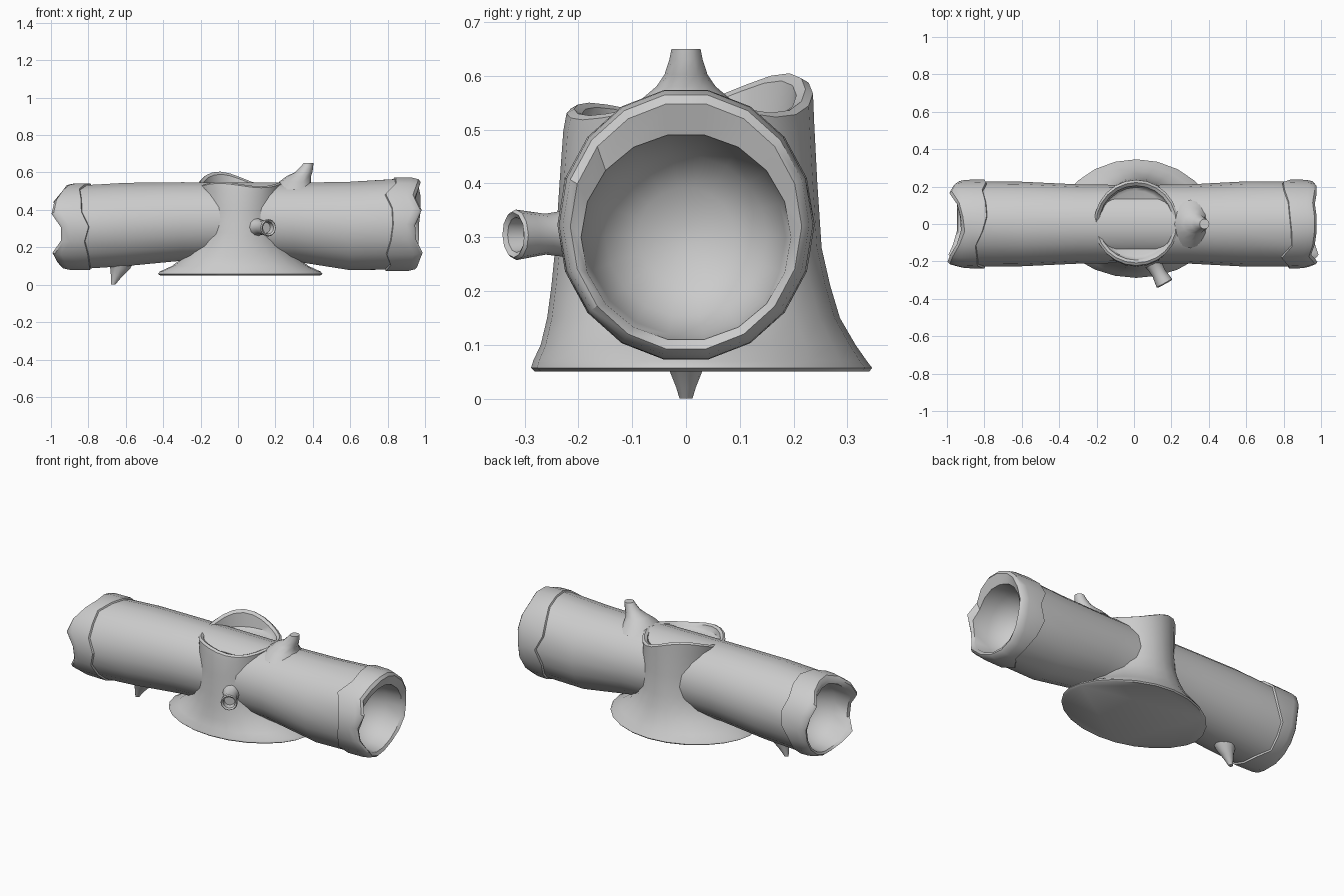
import bpy, bmesh, math, random
from mathutils import Vector

if "Cube" in bpy.data.objects:
    bpy.data.objects.remove(bpy.data.objects["Cube"])

random.seed(4)


def finish(name, bm, angle=40):
    bmesh.ops.recalc_face_normals(bm, faces=bm.faces)
    me = bpy.data.meshes.new(name)
    bm.to_mesh(me)
    bm.free()
    ob = bpy.data.objects.new(name, me)
    bpy.context.collection.objects.link(ob)
    bpy.ops.object.select_all(action='DESELECT')
    ob.select_set(True)
    bpy.context.view_layer.objects.active = ob
    bpy.ops.object.shade_smooth_by_angle(angle=math.radians(angle))
    return ob


def loft(name, rings, angle=40):
    """Skin a list of equal-length point rings and cap both ends."""
    bm = bmesh.new()
    vs = [[bm.verts.new(p) for p in r] for r in rings]
    n = len(rings[0])
    for a, b in zip(vs, vs[1:]):
        for i in range(n):
            j = (i + 1) % n
            bm.faces.new((a[i], a[j], b[j], b[i]))
    bm.faces.new(vs[0])
    bm.faces.new(vs[-1])
    return finish(name, bm, angle)


# Lying log: jagged ends, raised bark cuffs, dished hollow at each end
N = 18
R_END = [.97, .98, .98, .97, .98, .98, .97, .95, .985, .95, .955, .99, .97, .96, .95, .95, .96, .97]
L_END = [.95, .97, .99, .95, .93, .92, .95, .985, 1.0, .95, .95, .995, .97, .95, .95, .95, .95, .95]


def log_ring(xs, ry, rz, zc):
    if not isinstance(xs, list):
        xs = [xs] * N
    return [(xs[k], ry * math.cos(math.tau * k / N), zc + rz * math.sin(math.tau * k / N))
            for k in range(N)]


def log_end(sign, tips, rz, zc):
    """Rings from the cuff edge outward over the rim and into the hollow."""
    edge = [sign * (.80 + random.uniform(-.02, .05)) for _ in range(N)]
    inner = [sign * (.945 + (t - .96) * .5) for t in tips]
    mid = [sign * (t - .003) for t in tips]
    return [log_ring(edge, .228, rz - .008, zc),
            log_ring([e + sign * .004 for e in edge], .239, rz + .001, zc),
            log_ring([sign * (t - .05) for t in tips], .236, rz, zc),
            log_ring([sign * (t - .015) for t in tips], .229, rz - .008, zc),
            log_ring(mid, .215, rz - .022, zc - .003),
            log_ring(inner, .195, .193, .3),
            log_ring(sign * .86, .185, .183, .3),
            log_ring(sign * .78, .15, .15, .302),
            log_ring(sign * .735, .09, .09, .303),
            log_ring(sign * .72, .02, .02, .303)]


left = log_end(-1, L_END, .234, .31)
right = log_end(1, R_END, .253, .323)
body = [log_ring(-.6, .226, .226, .322), log_ring(-.3, .212, .213, .338),
        log_ring(0, .208, .207, .343), log_ring(.3, .212, .213, .335),
        log_ring(.6, .228, .24, .314)]
loft("log", left[::-1] + body + right)

# Upright stump: flared oval foot, narrow waist, ragged hollow top
M = 24


def stump_ring(z, rx, front, back, rag=0, pinch=1):
    pts = []
    for k in range(M):
        a = math.tau * k / M
        c, s = math.cos(a), math.sin(a)
        ry = back if s > 0 else front
        dz = 0
        if rag:
            high = max(0, math.cos(a - math.radians(125)))
            dz = rag * (.055 * high ** 2 + .012 * math.cos(3 * a) - .005)
        pts.append((.012 + rx * c, ry * math.copysign(abs(s) ** pinch, s), z + dz))
    return pts


loft("stump", [
    stump_ring(.05, .428, .28, .34, pinch=1.15),
    stump_ring(.057, .44, .288, .346, pinch=1.15),
    stump_ring(.07, .43, .284, .336, pinch=1.12),
    stump_ring(.10, .365, .27, .315),
    stump_ring(.15, .30, .258, .286),
    stump_ring(.21, .25, .25, .268),
    stump_ring(.28, .222, .243, .252),
    stump_ring(.40, .213, .235, .244),
    stump_ring(.50, .220, .228, .238, .5),
    stump_ring(.535, .226, .222, .236, 1),
    stump_ring(.543, .215, .208, .222, 1),
    stump_ring(.535, .200, .193, .205, .9),
    stump_ring(.510, .193, .186, .196),
    stump_ring(.497, .175, .168, .178),
])


# Broken branches: round sections swept along a short path
def branch(name, path, radii, sides=12, angle=40):
    path = [Vector(p) for p in path]
    rings = []
    axis = (path[-1] - path[0]).normalized()
    for i, (p, r) in enumerate(zip(path, radii)):
        d = path[min(i + 1, len(path) - 1)] - path[max(i - 1, 0)]
        d = d.normalized() if d.length > 1e-5 and d.dot(axis) > 0 else axis
        u = d.cross(Vector((0, 1, 0)) if abs(d.y) < .7 else Vector((0, 0, 1))).normalized()
        v = d.cross(u)
        rings.append([p + r * (u * math.cos(math.tau * k / sides) + v * math.sin(math.tau * k / sides))
                      for k in range(sides)])
    return loft(name, rings, angle)


def upright(name, sections, sides=12):
    """Stacked level circles: (x, z, radius in x, radius in y)."""
    loft(name, [[(x + rx * math.cos(math.tau * k / sides), ry * math.sin(math.tau * k / sides), z)
                 for k in range(sides)] for x, z, rx, ry in sections])


upright("top_branch", [(.30, .51, .11, .13), (.305, .55, .085, .09), (.325, .58, .065, .055),
                       (.352, .602, .046, .04), (.368, .63, .034, .031), (.377, .65, .026, .027)])
upright("under_branch", [(-.625, .12, .07, .06), (-.63, .085, .052, .045), (-.647, .05, .033, .03),
                         (-.66, .02, .02, .018), (-.668, 0, .012, .012)])

start, way = Vector((.098, -.20, .307)), Vector((.48, -.87, -.02)).normalized()
steps = [0, .03, .07, .105, .132, .138, .132, .10]
branch("front_branch", [start + way * t for t in steps],
       [.052, .043, .038, .043, .047, .042, .033, .03])
